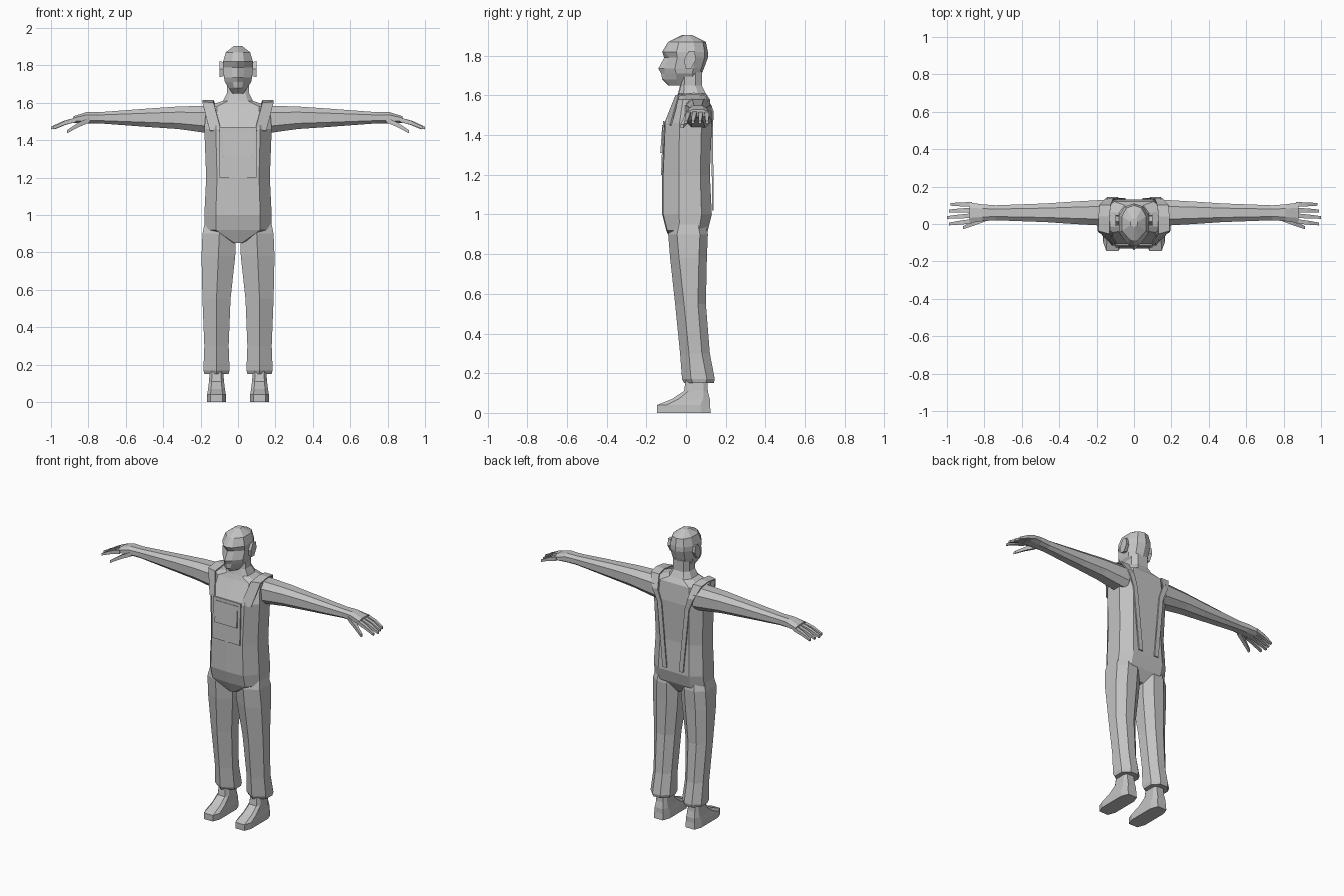
import bpy, bmesh
from math import cos, sin, pi

if "Cube" in bpy.data.objects:
    bpy.data.objects.remove(bpy.data.objects["Cube"])

grey = bpy.data.materials.new("plain_grey")
grey.use_nodes = True
grey.diffuse_color = (.55, .55, .55, 1)
shader = grey.node_tree.nodes["Principled BSDF"]
shader.inputs["Base Color"].default_value = grey.diffuse_color


def finish(bm, name):
    bmesh.ops.recalc_face_normals(bm, faces=bm.faces[:])
    mesh = bpy.data.meshes.new(name)
    bm.to_mesh(mesh)
    bm.free()
    mesh.materials.append(grey)
    obj = bpy.data.objects.new(name, mesh)
    bpy.context.collection.objects.link(obj)
    return obj


def loft(name, rings, side=1):
    """Skin a list of equal-length rings and cap both ends."""
    bm = bmesh.new()
    rows = [[bm.verts.new((x * side, y, z)) for x, y, z in ring] for ring in rings]
    for lower, upper in zip(rows, rows[1:]):
        for i in range(len(lower)):
            bm.faces.new((lower[i - 1], lower[i], upper[i], upper[i - 1]))
    bm.faces.new(rows[0])
    bm.faces.new(rows[-1])
    finish(bm, name)


def loft_pair(name, rings):
    loft("left_" + name, rings)
    loft("right_" + name, rings, side=-1)


def symmetric(half, z):
    """Close a half outline, which starts and ends on the centre line."""
    mirrored = [(-x, y) for x, y in reversed(half[1:-1])]
    return [(x, y, z) for x, y in half + mirrored]


def octagon(width, height, corner):
    """Chamfered rectangle around the origin, given half sizes."""
    inner_w, inner_h = width * (1 - corner), height * (1 - corner)
    quarter = [(width, inner_h), (inner_w, height)]
    upper = quarter + [(-a, b) for a, b in reversed(quarter)]
    return upper + [(-a, -b) for a, b in upper]


def plate(name, pairs, side=1):
    """Thin sheet through pairs of left and right edge points."""
    bm = bmesh.new()
    rows = [[bm.verts.new((x * side, y, z)) for x, y, z in pair] for pair in pairs]
    for (a, b), (c, d) in zip(rows, rows[1:]):
        bm.faces.new((a, b, d, c))
    solid = finish(bm, name).modifiers.new("thickness", "SOLIDIFY")
    solid.thickness = .008
    solid.offset = 0


# Torso, shoulders and neck
def torso_ring(z, width, front, back):
    half = [(0, front), (width * .66, front + .005), (width, front * .3),
            (width, back * .6), (width * .62, back), (0, back)]
    return symmetric(half, z)


loft("torso", [
    torso_ring(z=.85, width=.03, front=-.07, back=.07),
    torso_ring(z=.92, width=.18, front=-.1, back=.11),
    torso_ring(z=1, width=.18, front=-.12, back=.13),
    torso_ring(z=1.2, width=.17, front=-.12, back=.12),
    torso_ring(z=1.46, width=.18, front=-.11, back=.13),
    torso_ring(z=1.58, width=.17, front=-.05, back=.12),
    torso_ring(z=1.61, width=.08, front=-.04, back=.1),
    torso_ring(z=1.65, width=.06, front=-.03, back=.08),
    torso_ring(z=1.72, width=.06, front=-.02, back=.08),
])


# Head, with cheek as the depth of the face beside its centre line
def head_ring(z, width, front, back, cheek=.01):
    half = [(0, front), (width * .4, front + cheek), (width, front * .4),
            (width, back * .4), (width * .62, back * .85), (0, back)]
    return symmetric(half, z)


loft("head", [
    head_ring(z=1.65, width=.03, front=-.09, back=.02),
    head_ring(z=1.68, width=.05, front=-.12, back=.07),
    head_ring(z=1.71, width=.07, front=-.125, back=.08, cheek=.02),
    head_ring(z=1.735, width=.075, front=-.14, back=.09, cheek=.03),
    head_ring(z=1.79, width=.08, front=-.11, back=.11, cheek=.025),
    head_ring(z=1.82, width=.08, front=-.12, back=.11),
    head_ring(z=1.87, width=.065, front=-.09, back=.1),
    head_ring(z=1.905, width=.02, front=-.02, back=.03),
])


# Ears
def ear_ring(x, size):
    angles = [pi * i / 3 for i in range(6)]
    return [(x, .02 + size * (.6 * cos(a) + .2 * sin(a)), 1.78 + size * sin(a)) for a in angles]


loft_pair("ear", [ear_ring(x=.065, size=.04), ear_ring(x=.1, size=.05)])


# Arms, down to the palm
def arm_ring(x, depth, height, z=1.52):
    return [(x, .06 + y, z + up) for y, up in octagon(depth, height, corner=.5)]


loft_pair("arm", [
    arm_ring(x=.14, depth=.07, height=.075, z=1.51),
    arm_ring(x=.32, depth=.06, height=.06),
    arm_ring(x=.47, depth=.05, height=.05),
    arm_ring(x=.74, depth=.04, height=.03),
    arm_ring(x=.81, depth=.045, height=.03),
    arm_ring(x=.88, depth=.055, height=.018, z=1.51),
])


# Fingers and thumb
def digit(name, start, tip, size):
    """Four-sided tapering finger with a slight bend in the middle."""
    rings = []
    for t in (0, .5, 1):
        x, y, z = (a + (b - a) * t for a, b in zip(start, tip))
        s = size * (1 - t * t * .4)
        z += .02 * t * (1 - t)
        rings.append([(x, y - s, z - s), (x, y + s, z - s), (x, y + s, z + s), (x, y - s, z + s)])
    loft_pair(name, rings)


for i, name in enumerate(("index_finger", "middle_finger", "ring_finger", "little_finger")):
    reach = 1 - .01 * abs(i - 1)
    digit(name, start=(.865, .015 + .03 * i, 1.51), tip=(reach, .035 * i, 1.465), size=.012)
digit("thumb", start=(.79, .03, 1.51), tip=(.915, -.02, 1.445), size=.014)


# Trouser legs, with a ridge down the front
def leg_ring(z, inner, outer, front, back):
    width = outer - inner
    side_front, side_back = front + .045, back - .04
    outline = [(inner + width / 2, front), (outer, side_front), (outer, side_back),
               (outer - width * .3, back), (inner + width * .3, back),
               (inner, side_back), (inner, side_front)]
    return [(x, y, z) for x, y in outline]


loft_pair("trouser_leg", [
    leg_ring(z=1, inner=.01, outer=.17, front=-.07, back=.09),
    leg_ring(z=.9, inner=.01, outer=.19, front=-.09, back=.11),
    leg_ring(z=.78, inner=.015, outer=.195, front=-.08, back=.105),
    leg_ring(z=.55, inner=.04, outer=.19, front=-.055, back=.1),
    leg_ring(z=.3, inner=.05, outer=.18, front=-.03, back=.12),
    leg_ring(z=.17, inner=.045, outer=.185, front=-.02, back=.145),
    leg_ring(z=.15, inner=.05, outer=.18, front=-.01, back=.14),
])


# Shoes
def shoe_ring(z, toe, heel, width):
    middle, length = (toe + heel) / 2, (heel - toe) / 2
    return [(.115 + x, middle + y, z) for x, y in octagon(width, length, corner=.35)]


loft_pair("shoe", [
    shoe_ring(z=0, toe=-.145, heel=.125, width=.05),
    shoe_ring(z=.04, toe=-.145, heel=.12, width=.05),
    shoe_ring(z=.07, toe=-.07, heel=.12, width=.045),
    shoe_ring(z=.11, toe=-.01, heel=.11, width=.04),
    shoe_ring(z=.18, toe=0, heel=.105, width=.035),
])


# Overall straps, wrapped over the shoulders and down the back
def strap_pair(x, y, z, half=.03):
    return (x - half, y, z), (x + half, max(y, y * .7), z)


strap = [
    strap_pair(x=.12, y=-.11, z=1.45),
    strap_pair(x=.16, y=-.05, z=1.6),
    strap_pair(x=.16, y=.04, z=1.61),
    strap_pair(x=.155, y=.1, z=1.6),
    strap_pair(x=.13, y=.135, z=1.52, half=.02),
    strap_pair(x=.1, y=.132, z=1.44, half=.015),
    strap_pair(x=.06, y=.135, z=1.02, half=.015),
]
plate("left_strap", strap)
plate("right_strap", strap, side=-1)


# Bib and its pocket
def panel(name, width, y, bottom, top):
    plate(name, [((-width, y, bottom), (width, y, bottom)),
                 ((-width, y + .01, top), (width, y + .01, top))])


panel("bib", width=.1, y=-.122, bottom=1.2, top=1.47)
panel("bib_pocket", width=.08, y=-.126, bottom=1.31, top=1.45)
